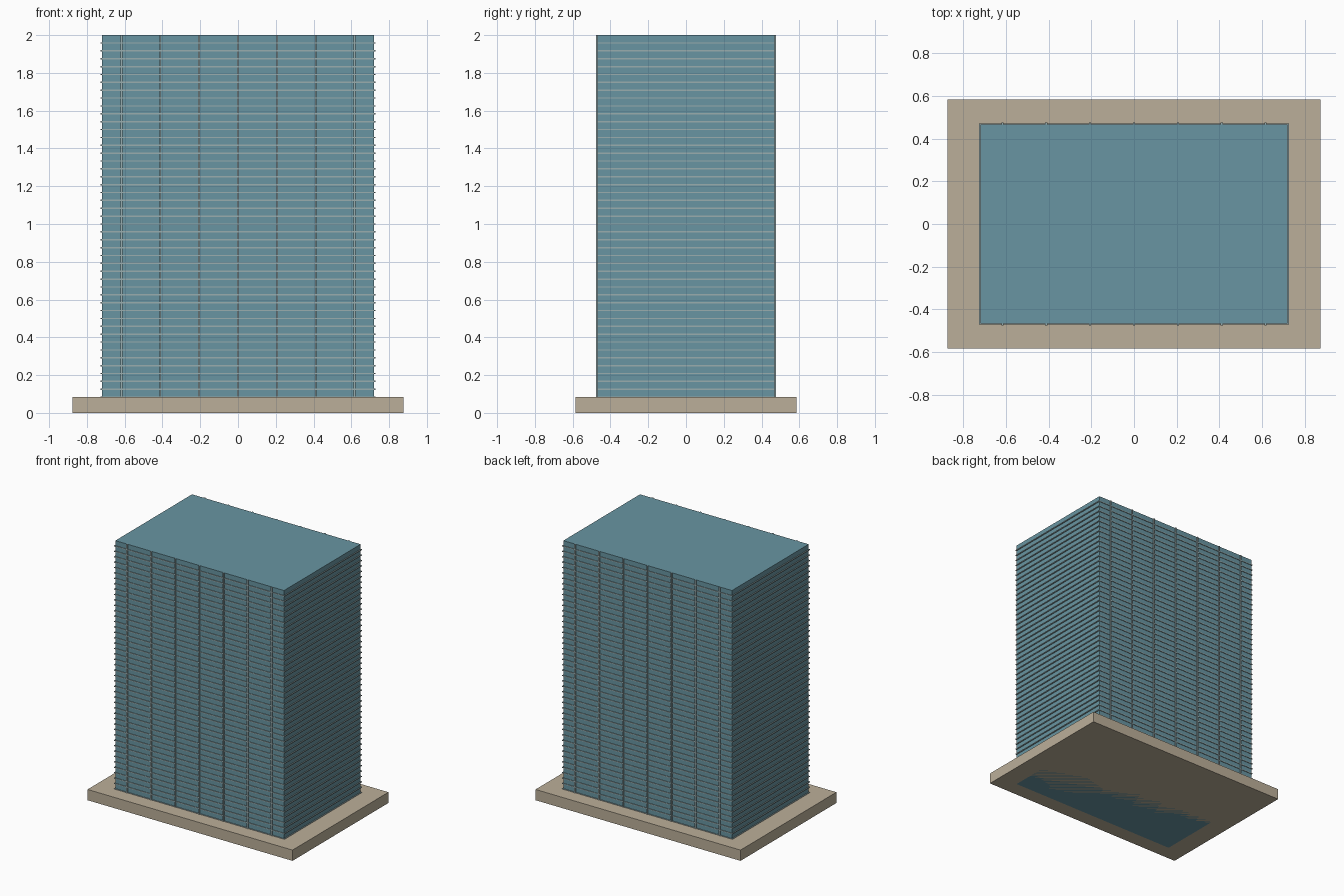
import bpy, bmesh
from mathutils import Matrix, Vector

if "Cube" in bpy.data.objects:
    bpy.data.objects.remove(bpy.data.objects["Cube"])


def material(name, rgb):
    m = bpy.data.materials.new(name)
    m.diffuse_color = (*rgb, 1)
    m.use_nodes = True
    m.node_tree.nodes["Principled BSDF"].inputs["Base Color"].default_value = m.diffuse_color
    return m


def boxes(name, specs, mat):
    """One object made of boxes, each given as (centre, size)."""
    bm = bmesh.new()
    for centre, size in specs:
        bmesh.ops.create_cube(bm, size=1, matrix=Matrix.Translation(Vector(centre))
                              @ Matrix.Diagonal((*size, 1)))
    mesh = bpy.data.meshes.new(name)
    bm.to_mesh(mesh)
    bm.free()
    mesh.materials.append(mat)
    obj = bpy.data.objects.new(name, mesh)
    bpy.context.collection.objects.link(obj)
    return obj


stone = material("stone", (0.50, 0.43, 0.32))
glass = material("glass", (0.14, 0.30, 0.36))
trim = material("trim", (0.32, 0.42, 0.43))

W, D, H = 1.44, 0.935, 2.0
FLOORS, BAYS = 48, 7
BASE_H = 0.083

# Plinth
boxes("plinth", [((0, 0, BASE_H / 2), (1.75, 1.17, BASE_H))], stone)

# Glass tower body, running down through the plinth
boxes("tower", [((0, 0, H / 2), (W, D, H))], glass)

# Thin floor bands wrapping all four sides
step = H / FLOORS
boxes("floor_bands",
      [((0, 0, k * step), (W + 0.014, D + 0.009, 0.007)) for k in range(2, FLOORS)],
      trim)

# Vertical mullions on the front and back
pitch = W / BAYS
boxes("mullions",
      [(((i - (BAYS - 1) / 2) * pitch, s * D / 2, (H + BASE_H) / 2),
        (0.01, 0.016, H - BASE_H))
       for i in range(BAYS) for s in (-1, 1)],
      trim)
